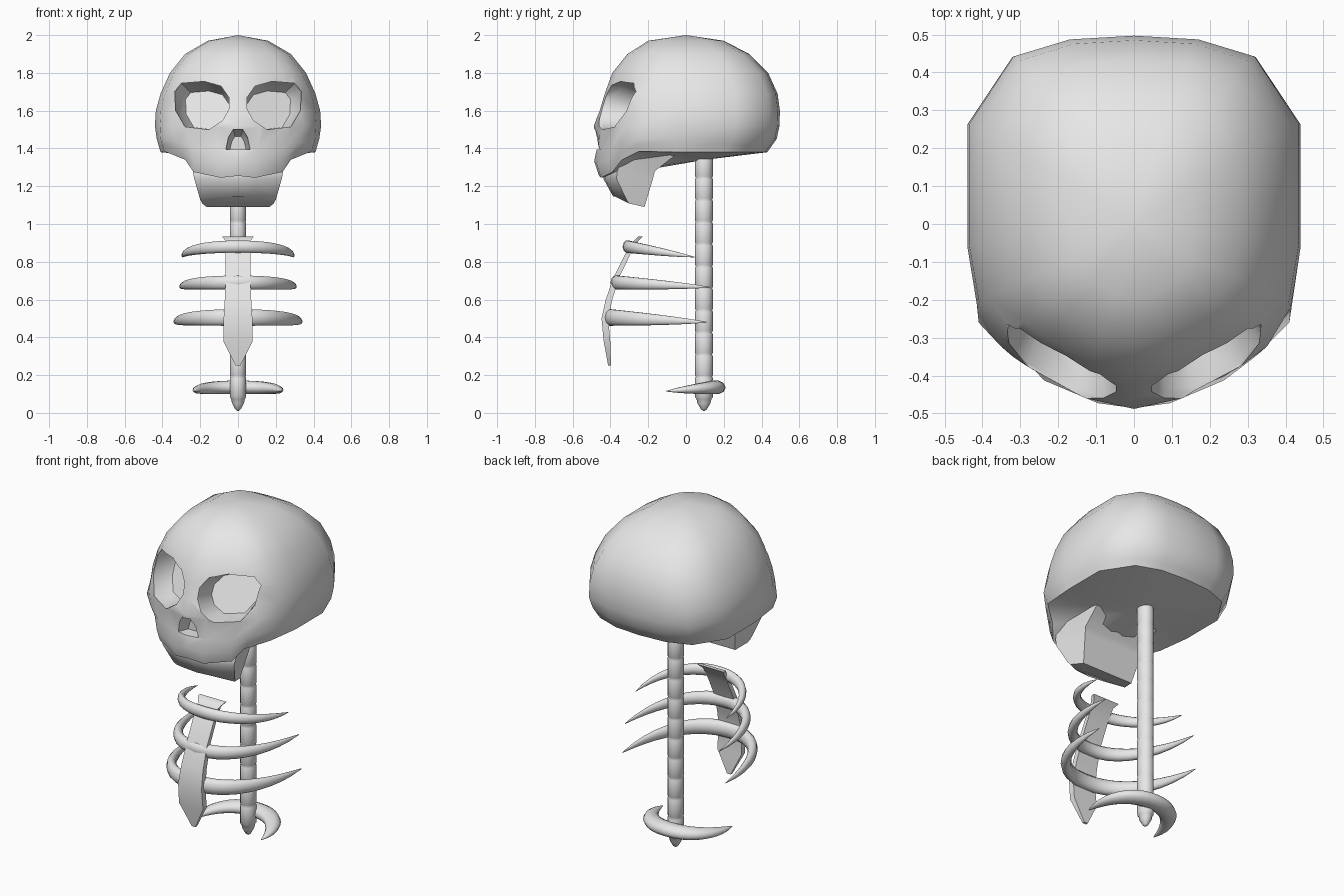
import bpy
import bmesh
import math

cube = bpy.data.objects.get("Cube")
if cube:
    bpy.data.objects.remove(cube, do_unlink=True)

bone = bpy.data.materials.new("bone_grey")
bone.use_nodes = True
bone.diffuse_color = (0.8, 0.8, 0.8, 1)
bone.node_tree.nodes["Principled BSDF"].inputs["Base Color"].default_value = (0.8, 0.8, 0.8, 1)


def loft(name, rings):
    """Skin a list of rings; a one-point ring closes to an apex, other ends get a cap."""
    bm = bmesh.new()
    loops = [[bm.verts.new(p) for p in ring] for ring in rings]
    for a, b in zip(loops, loops[1:]):
        n = max(len(a), len(b))
        for i in range(n):
            j = (i + 1) % n
            if len(a) == 1:
                bm.faces.new((a[0], b[i], b[j]))
            elif len(b) == 1:
                bm.faces.new((a[i], a[j], b[0]))
            else:
                bm.faces.new((a[i], a[j], b[j], b[i]))
    for end in (loops[0], loops[-1]):
        if len(end) > 2:
            bm.faces.new(end)
    bmesh.ops.recalc_face_normals(bm, faces=bm.faces)
    mesh = bpy.data.meshes.new(name)
    bm.to_mesh(mesh)
    bm.free()
    mesh.materials.append(bone)
    obj = bpy.data.objects.new(name, mesh)
    bpy.context.collection.objects.link(obj)
    return obj


def activate(obj):
    bpy.ops.object.select_all(action='DESELECT')
    obj.select_set(True)
    bpy.context.view_layer.objects.active = obj


def smooth(obj, angle=45):
    activate(obj)
    bpy.ops.object.shade_smooth_by_angle(angle=math.radians(angle))


def mirrored(half):
    """Complete a half outline that starts and ends on the centre line."""
    return half + [(-x, y, z) for x, y, z in reversed(half[1:-1])]


def carve(target, cutter):
    activate(target)
    mod = target.modifiers.new("carve", 'BOOLEAN')
    mod.operation = 'DIFFERENCE'
    mod.solver = 'EXACT'
    mod.object = cutter
    bpy.ops.object.modifier_apply(modifier=mod.name)
    bpy.data.objects.remove(cutter, do_unlink=True)


# Skull: lower rim and cheek rings dip at the face, upper rings share one outline
rim = [(0, -.46, 1.255), (.09, -.45, 1.245), (.235, -.39, 1.275), (.28, -.34, 1.34),
       (.39, -.25, 1.385), (.41, -.05, 1.38), (.41, .2, 1.38), (.3, .37, 1.38),
       (.16, .42, 1.38), (0, .43, 1.38)]
cheek = [(0, -.47, 1.41), (.1, -.455, 1.39), (.24, -.4, 1.4), (.32, -.35, 1.43),
         (.41, -.26, 1.45), (.43, -.06, 1.45), (.43, .25, 1.45), (.32, .41, 1.45),
         (.17, .47, 1.45), (0, .48, 1.45)]
lip = []
for a, b in zip(rim, cheek):
    x, y, z = [(p + q) / 2 for p, q in zip(a, b)]
    lip.append((x, y * 1.045 if y < -.38 else y, z))

outline = [(0, -1), (.3, -.94), (.64, -.77), (.8, -.66), (.94, -.45),
           (1, -.12), (1, .53), (.73, .89), (.39, .98), (0, 1)]


def dome_ring(z, width, front, back):
    return mirrored([(x * width, y * (front if y < 0 else back), z) for x, y in outline])


levels = [(1.52, .44, .488, .495), (1.6, .435, .457, .497), (1.69, .41, .43, .485),
          (1.8, .36, .39, .435), (1.9, .28, .31, .335), (1.97, .16, .2, .2)]
skull = loft("skull", [[(0, .1, 1.34)], mirrored(rim), mirrored(lip), mirrored(cheek)]
             + [dome_ring(*level) for level in levels] + [[(0, 0, 2)]])

# Eye sockets: tapered pits following the slope of the face
socket = [(.048, 1.67), (.09, 1.73), (.18, 1.755), (.3, 1.745), (.335, 1.7),
          (.33, 1.6), (.28, 1.515), (.155, 1.5), (.08, 1.55), (.048, 1.61)]


def face_depth(x, z):
    return -.45 + .45 * x + .5 * (z - 1.6)


for side in (-1, 1):
    inner = [(.05 + .8 * (x - .05), 1.5 + .8 * (z - 1.5)) for x, z in socket]
    carve(skull, loft("socket_cutter", [
        [(side * x, -.8, z) for x, z in socket],
        [(side * x, face_depth(x, z), z) for x, z in socket],
        [(side * x, face_depth(x, z) + .12, z) for x, z in inner]]))

# Nose opening
nose = [(.065, 1.395), (.05, 1.46), (.025, 1.5)]
nose += [(-x, z) for x, z in reversed(nose)]
carve(skull, loft("nose_cutter", [
    [(x, -.8, z) for x, z in nose],
    [(x, -.46, z) for x, z in nose],
    [(x * .65, -.4, 1.395 + .65 * (z - 1.395)) for x, z in nose]]))
smooth(skull)


# Jaw: tilted rings from inside the skull down to the chin
def jaw_ring(width, front, front_z, back, back_z):
    side_z = front_z + (back_z - front_z) * .3
    return mirrored([(0, front, front_z), (width * .45, front + .01, front_z),
                     (width, front + .07, side_z), (width * .95, (front + back) / 2, (side_z + back_z) / 2),
                     (width * .83, back, back_z), (0, back, back_z)])


jaw = loft("jaw", [jaw_ring(.25, -.41, 1.35, -.05, 1.37),
                   jaw_ring(.238, -.435, 1.27, -.165, 1.28),
                   jaw_ring(.232, -.438, 1.24, -.175, 1.24),
                   jaw_ring(.2, -.385, 1.145, -.22, 1.09)])
smooth(jaw)


# Spine: turned column with a groove between vertebrae and a pointed tail
def circle(z, radius, sides=12):
    steps = [math.tau * i / sides for i in range(sides)]
    return [(radius * .92 * math.cos(t), .095 + radius * math.sin(t), z) for t in steps]


column = [[(0, .095, .008)], circle(.018, .015), circle(.05, .034), circle(.075, .04)]
for i in range(11):
    low = .075 + i * .117
    column += [circle(low + .008, .047), circle(low + .109, .047), circle(low + .117, .043)]
smooth(loft("spine", column), 60)

# Breastbone: curved plate with a flared top and pointed foot
plate = []
for z, y, width, thick in [(.25, -.412, .012, .015), (.38, -.436, .078, .035), (.5, -.447, .076, .035),
                           (.6, -.425, .07, .035), (.72, -.383, .065, .03), (.84, -.322, .065, .028),
                           (.91, -.278, .066, .025), (.935, -.25, .085, .022)]:
    plate.append([(-width, y, z), (width, y, z), (width, y + thick, z), (-width, y + thick, z)])
smooth(loft("breastbone", plate))


# Ribs and pelvis: crescents that taper to both tips
def crescent(name, width, centre_y, depth, mid_z, tip_z, tall, thick, steps=20, sides=10):
    rings = []
    for i in range(steps + 1):
        s = 2 * i / steps - 1
        t = s * math.pi / 2
        bend = max(math.cos(t), 0) ** .9
        x = width * math.copysign(abs(math.sin(t)) ** .9, s)
        y = centre_y + depth * bend
        z = tip_z + (mid_z - tip_z) * bend
        size = max((1 - s * s) ** .7, .05)
        # outward direction in plan
        nx, ny = math.sin(t) / width, math.cos(t) / depth
        length = math.hypot(nx, ny)
        ring = []
        for k in range(sides):
            a = math.tau * k / sides
            out = thick * size * math.cos(a) / length
            ring.append((x + nx * out, y + ny * out, z + tall * size * math.sin(a)))
        rings.append(ring)
    smooth(loft(name, rings), 60)


crescent("upper_rib", .295, .045, -.355, .88, .825, .034, .026)
crescent("middle_rib", .305, .13, -.5, .69, .665, .039, .03)
crescent("lower_rib", .335, .11, -.515, .505, .48, .046, .032)
crescent("pelvis", .225, -.105, .26, .135, .115, .038, .055)
